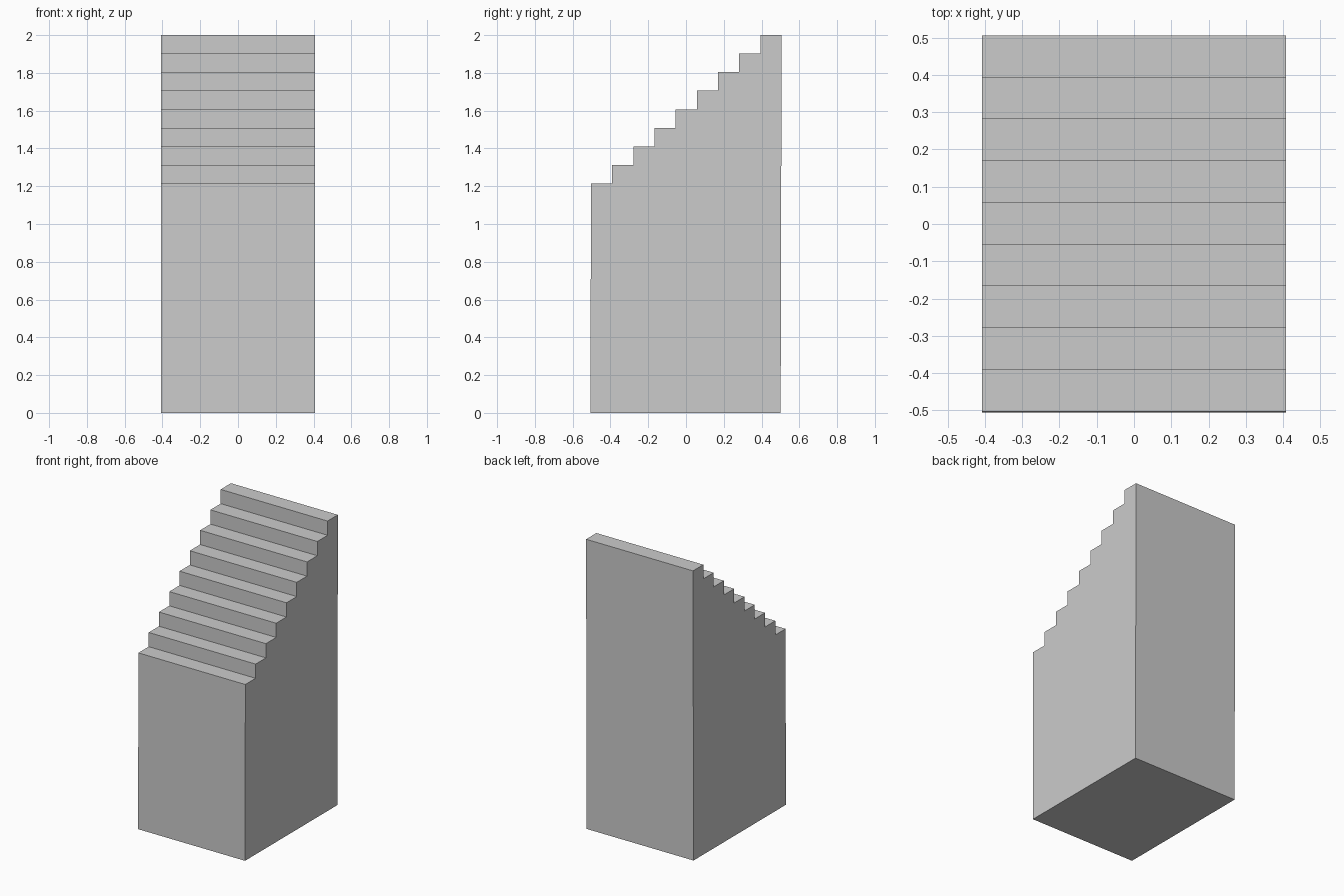
import bpy, bmesh

if "Cube" in bpy.data.objects:
    bpy.data.objects.remove(bpy.data.objects["Cube"])

STEPS = 9
HALF_W = 0.408
FIRST_Z, TOP_Z = 1.215, 2.0
FRONT_Y, BACK_Y = -0.503, 0.506
LEAN = 0.0025                      # very slight backward lean of the block
rise = (TOP_Z - FIRST_Z) / (STEPS - 1)
tread = (BACK_Y - FRONT_Y) / STEPS

# Side profile: base, then the flight of steps from front to back
profile = [(BACK_Y - LEAN * TOP_Z, 0), (FRONT_Y - LEAN * FIRST_Z, 0)]
for i in range(STEPS):
    z = FIRST_Z + i * rise
    profile += [(FRONT_Y + i * tread, z), (FRONT_Y + (i + 1) * tread, z)]

# Extrude the profile across the width
bm = bmesh.new()
side = bm.faces.new([bm.verts.new((-HALF_W, y, z)) for y, z in profile])
ext = bmesh.ops.extrude_face_region(bm, geom=[side], use_keep_orig=True)
verts = [g for g in ext["geom"] if isinstance(g, bmesh.types.BMVert)]
bmesh.ops.translate(bm, vec=(2 * HALF_W, 0, 0), verts=verts)
bmesh.ops.recalc_face_normals(bm, faces=bm.faces)

mesh = bpy.data.meshes.new("stair_block")
bm.to_mesh(mesh)
bm.free()
bpy.context.collection.objects.link(bpy.data.objects.new("stair_block", mesh))
